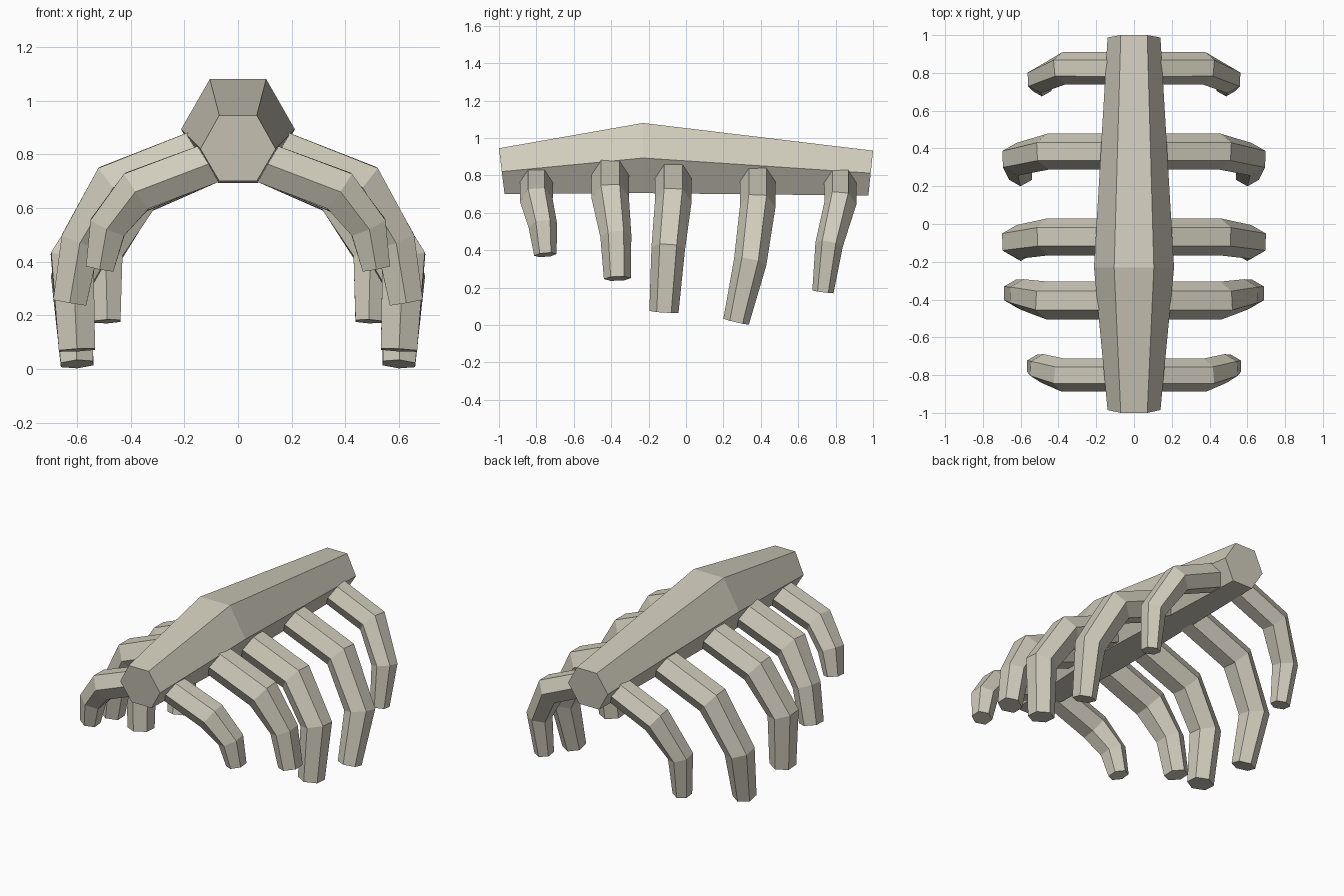
import bpy, bmesh, math
from mathutils import Vector

cube = bpy.data.objects.get("Cube")
if cube:
    bpy.data.objects.remove(cube)

bone = bpy.data.materials.new("bone")
bone.use_nodes = True
color = (0.63, 0.60, 0.50, 1)
bone.diffuse_color = color
bone.node_tree.nodes["Principled BSDF"].inputs["Base Color"].default_value = color


def loft(name, rings):
    """Skin a list of equal rings and cap both ends."""
    bm = bmesh.new()
    loops = [[bm.verts.new(p) for p in ring] for ring in rings]
    for a, b in zip(loops, loops[1:]):
        n = len(a)
        for i in range(n):
            bm.faces.new((a[i], a[(i + 1) % n], b[(i + 1) % n], b[i]))
    bm.faces.new(loops[0])
    bm.faces.new(loops[-1])
    bmesh.ops.recalc_face_normals(bm, faces=bm.faces)
    mesh = bpy.data.meshes.new(name)
    bm.to_mesh(mesh)
    bm.free()
    mesh.materials.append(bone)
    obj = bpy.data.objects.new(name, mesh)
    bpy.context.collection.objects.link(obj)
    return obj


def hex_tube(name, path, radii, side):
    """Tapered six-sided tube along a path, with mitred joints and flat top."""
    pts = [Vector((side * x, y, z)) for x, y, z in path]
    rings = []
    for i, (p, r) in enumerate(zip(pts, radii)):
        d_in = (p - pts[max(i - 1, 0)]).normalized()
        d_out = (pts[min(i + 1, len(pts) - 1)] - p).normalized()
        tangent = (d_in + d_out).normalized()
        mitre = 1 / max(tangent.dot(d_in), tangent.dot(d_out), 0.5)
        across = Vector((0, 1, 0))
        across = (across - tangent * across.dot(tangent)).normalized()
        up = tangent.cross(across) * mitre
        rings.append([p + across * r * math.cos(k * math.pi / 3)
                      + up * r * math.sin(k * math.pi / 3) for k in range(6)])
    return loft(name, rings)


# Spine: three hexagonal sections, slightly leaning end faces
def spine_ring(y_top, y_low, z_top, z_mid, z_low, w_flat, w_mid):
    y_mid = (y_top + y_low) / 2
    return [(-w_flat, y_top, z_top), (w_flat, y_top, z_top), (w_mid, y_mid, z_mid),
            (w_flat, y_low, z_low), (-w_flat, y_low, z_low), (-w_mid, y_mid, z_mid)]


loft("spine", [
    spine_ring(-1.0, -0.97, 0.945, 0.82, 0.70, 0.07, 0.14),
    spine_ring(-0.23, -0.23, 1.08, 0.893, 0.705, 0.105, 0.212),
    spine_ring(1.0, 0.975, 0.932, 0.812, 0.692, 0.07, 0.14),
])

# Ribs: root, knee, lower joint and tip, from front to back
ribs = {
    "front": ([(0.08, -0.80, 0.775), (0.375, -0.80, 0.665),
               (0.485, -0.765, 0.53), (0.515, -0.752, 0.375)],
              (0.088, 0.088, 0.077, 0.06)),
    "second": ([(0.08, -0.405, 0.83), (0.46, -0.405, 0.68),
                (0.587, -0.375, 0.475), (0.627, -0.367, 0.248)],
               (0.1, 0.1, 0.083, 0.072)),
    "middle": ([(0.08, -0.068, 0.81), (0.455, -0.068, 0.66),
                (0.618, -0.095, 0.41), (0.6, -0.118, 0.07)],
               (0.098, 0.098, 0.09, 0.078)),
    "fourth": ([(0.08, 0.383, 0.785), (0.455, 0.383, 0.63),
                (0.618, 0.343, 0.335), (0.6, 0.268, 0.018)],
               (0.095, 0.095, 0.088, 0.07)),
    "back": ([(0.08, 0.825, 0.775), (0.37, 0.825, 0.65),
              (0.497, 0.765, 0.43), (0.487, 0.732, 0.177)],
             (0.086, 0.086, 0.074, 0.057)),
}
for label, (path, radii) in ribs.items():
    hex_tube(label + "_rib_left", path, radii, 1)
    hex_tube(label + "_rib_right", path, radii, -1)
